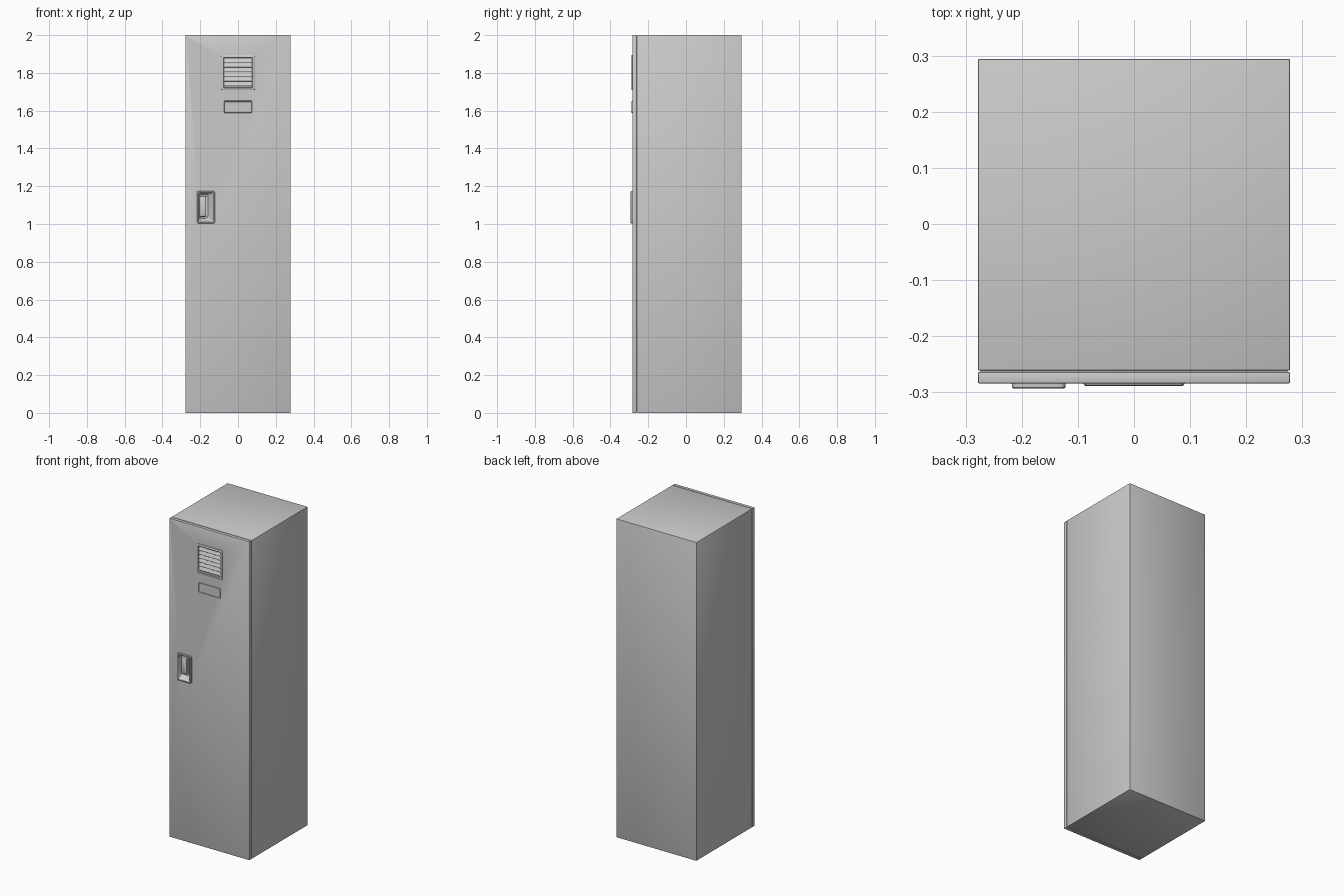
import bpy, bmesh, math
from mathutils import Matrix

if "Cube" in bpy.data.objects:
    bpy.data.objects.remove(bpy.data.objects["Cube"])

W = 0.278
FRONT = -0.284


def finish(bm, name, smooth=False):
    bmesh.ops.recalc_face_normals(bm, faces=bm.faces)
    me = bpy.data.meshes.new(name)
    bm.to_mesh(me)
    bm.free()
    ob = bpy.data.objects.new(name, me)
    bpy.context.collection.objects.link(ob)
    bpy.ops.object.select_all(action='DESELECT')
    ob.select_set(True)
    bpy.context.view_layer.objects.active = ob
    if smooth:
        bpy.ops.object.shade_smooth_by_angle(angle=math.radians(35))
    return ob


def box(name, x0, x1, y0, y1, z0, z1, bevel=0.0, tilt=0.0):
    bm = bmesh.new()
    bmesh.ops.create_cube(bm, size=1)
    bmesh.ops.scale(bm, vec=(x1 - x0, y1 - y0, z1 - z0), verts=bm.verts)
    if bevel:
        bmesh.ops.bevel(bm, geom=bm.edges[:], offset=bevel, segments=2,
                        profile=0.5, affect='EDGES')
    bm.transform(Matrix.Translation(((x0 + x1) / 2, (y0 + y1) / 2, (z0 + z1) / 2))
                 @ Matrix.Rotation(tilt, 4, 'X'))
    return finish(bm, name, bevel > 0)


def loft(name, rings):
    """Bridge rounded rectangles (x0, x1, z0, z1, radius, y) and cap the last one."""
    bm = bmesh.new()
    loops = []
    for x0, x1, z0, z1, r, y in rings:
        loop = []
        for i, (cx, cz) in enumerate([(x1 - r, z1 - r), (x0 + r, z1 - r),
                                      (x0 + r, z0 + r), (x1 - r, z0 + r)]):
            for k in range(5):
                a = math.pi / 2 * (i + k / 4)
                loop.append(bm.verts.new((cx + r * math.cos(a), y, cz + r * math.sin(a))))
        loops.append(loop)
    n = len(loops[0])
    for a, b in zip(loops, loops[1:]):
        for i in range(n):
            bm.faces.new((a[i], a[(i + 1) % n], b[(i + 1) % n], b[i]))
    bm.faces.new(loops[-1])
    return finish(bm, name, True)


def inset(rect, d, r, y):
    x0, x1, z0, z1 = rect
    return (x0 + d, x1 - d, z0 + d, z1 - d, r, y)


def cut(ob, cutter):
    mod = ob.modifiers.new("cut", 'BOOLEAN')
    mod.operation = 'DIFFERENCE'
    mod.object = cutter
    mod.solver = 'EXACT'
    bpy.context.view_layer.objects.active = ob
    bpy.ops.object.modifier_apply(modifier=mod.name)


# Cabinet, recessed seam and door
body = box("cabinet_body", -W, W, -0.261, 0.294, 0, 2, 0.002)
seam = box("door_seam", -W + 0.004, W - 0.004, -0.266, -0.259, 0.004, 1.996)
door = box("door_panel", -W, W, FRONT, -0.264, 0, 2, 0.002)

# Openings behind the handle and the vent
handle = (-0.218, -0.122, 1.003, 1.175)
vent = (-0.09, 0.09, 1.708, 1.895)
for (x0, x1, z0, z1), depth, d in ((handle, -0.252, 0.007), (vent, -0.272, 0.01)):
    cutter = box("cutter", x0 + d, x1 - d, -0.32, depth, z0 + d, z1 - d)
    for ob in (body, seam, door):
        if ob is door or depth > -0.26:
            cut(ob, cutter)
    bpy.data.objects.remove(cutter)

# Handle: raised rim with a sloped pocket
loft("handle_pocket", [
    inset(handle, 0, 0.010, FRONT + 0.001),
    inset(handle, 0.0005, 0.010, -0.291),
    inset(handle, 0.003, 0.009, -0.2935),
    inset(handle, 0.008, 0.007, -0.2935),
    inset(handle, 0.011, 0.006, -0.290),
    (-0.206, -0.155, 1.025, 1.160, 0.012, -0.262),
    (-0.206, -0.160, 1.030, 1.157, 0.012, -0.256),
])
# Inner pull lip
loft("handle_pull", [
    (-0.206, -0.168, 1.038, 1.148, 0.008, -0.255),
    (-0.205, -0.170, 1.040, 1.146, 0.008, -0.268),
    (-0.203, -0.173, 1.043, 1.143, 0.007, -0.270),
])

# Vent frame with louvres
loft("vent_frame", [
    inset(vent, 0, 0.008, FRONT + 0.001),
    inset(vent, 0.001, 0.008, -0.287),
    inset(vent, 0.003, 0.007, -0.2885),
    inset(vent, 0.013, 0.005, -0.2885),
    inset(vent, 0.016, 0.004, -0.285),
    inset(vent, 0.016, 0.004, -0.274),
])
for i in range(6):
    z = 1.740 + i * 0.0247
    box(f"vent_louvre_{i + 1}", -0.075, 0.075, -0.2815, -0.2785,
        z - 0.010, z + 0.010, 0, math.radians(-25))

# Label holder: thin raised frame around a flat plate
label = (-0.078, 0.078, 1.588, 1.653)
loft("label_holder", [
    inset(label, 0, 0.005, FRONT + 0.001),
    inset(label, 0.001, 0.005, -0.288),
    inset(label, 0.005, 0.004, -0.288),
    inset(label, 0.006, 0.004, FRONT - 0.0005),
])
